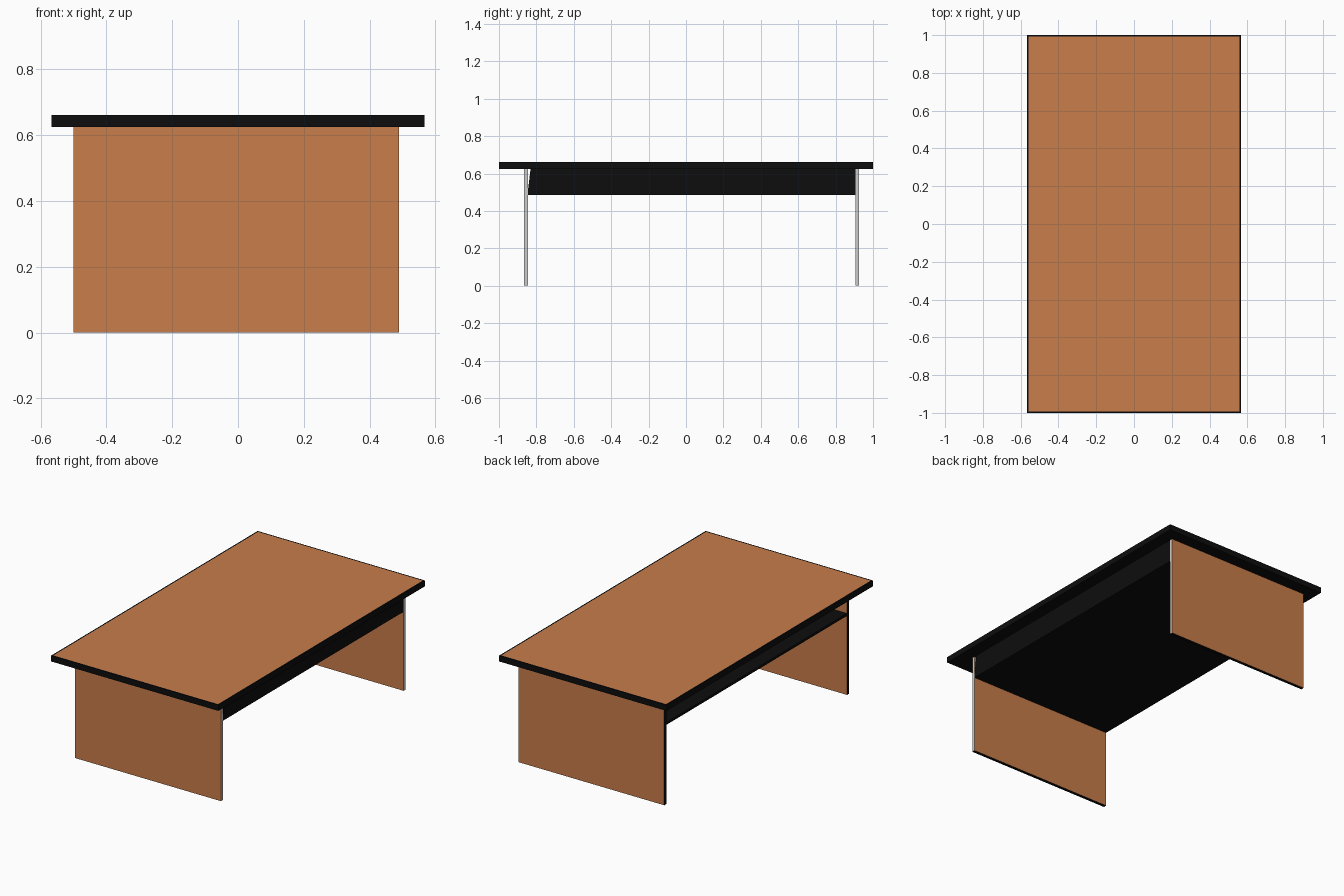
import bpy, bmesh

if "Cube" in bpy.data.objects:
    bpy.data.objects.remove(bpy.data.objects["Cube"])


def material(name, color):
    m = bpy.data.materials.new(name)
    m.diffuse_color = (*color, 1)
    m.use_nodes = True
    m.node_tree.nodes["Principled BSDF"].inputs["Base Color"].default_value = m.diffuse_color
    return m


wood = material("wood", (0.58, 0.205, 0.07))
black = material("black", (0.004, 0.004, 0.004))
grey = material("grey", (0.6, 0.6, 0.6))


def box(name, lo, hi, mats, edit=None):
    """Box between two corners; edit(bm) may alter faces before saving."""
    bm = bmesh.new()
    bmesh.ops.create_cube(bm, size=1)
    for v in bm.verts:
        v.co = [hi[i] if v.co[i] > 0 else lo[i] for i in range(3)]
    bm.normal_update()
    if edit:
        edit(bm)
    me = bpy.data.meshes.new(name)
    bm.to_mesh(me)
    bm.free()
    for m in mats:
        me.materials.append(m)
    ob = bpy.data.objects.new(name, me)
    bpy.context.collection.objects.link(ob)
    return ob


# Tabletop: black slab with a wood field inset in its upper face
def inlay(bm):
    top = max(bm.faces, key=lambda f: f.normal.z)
    bmesh.ops.inset_region(bm, faces=[top], thickness=0.012)
    top.material_index = 1


box("tabletop", (-0.567, -1, 0.625), (0.567, 1, 0.661), [black, wood], inlay)


# Legs: wood broad faces, black edging, grey edge on the +x side
def edging(bm):
    for f in bm.faces:
        if abs(f.normal.y) < 0.5:
            f.material_index = 2 if f.normal.x > 0.5 else 1


for name, y in (("front_leg", -0.866), ("back_leg", 0.905)):
    box(name, (-0.5, y, 0), (0.49, y + 0.02, 0.625), [wood, black, grey], edging)

# Shelf between the legs
box("shelf", (-0.5, -0.846, 0.485), (0.49, 0.905, 0.5), [black])


# Panel closing the +x side of the shelf, its front end slightly slanted
def slant(bm):
    for v in bm.verts:
        if v.co.y < 0 and v.co.z > 0.6:
            v.co.y += 0.015


box("side_panel", (0.475, -0.846, 0.5), (0.49, 0.905, 0.625), [black], slant)
